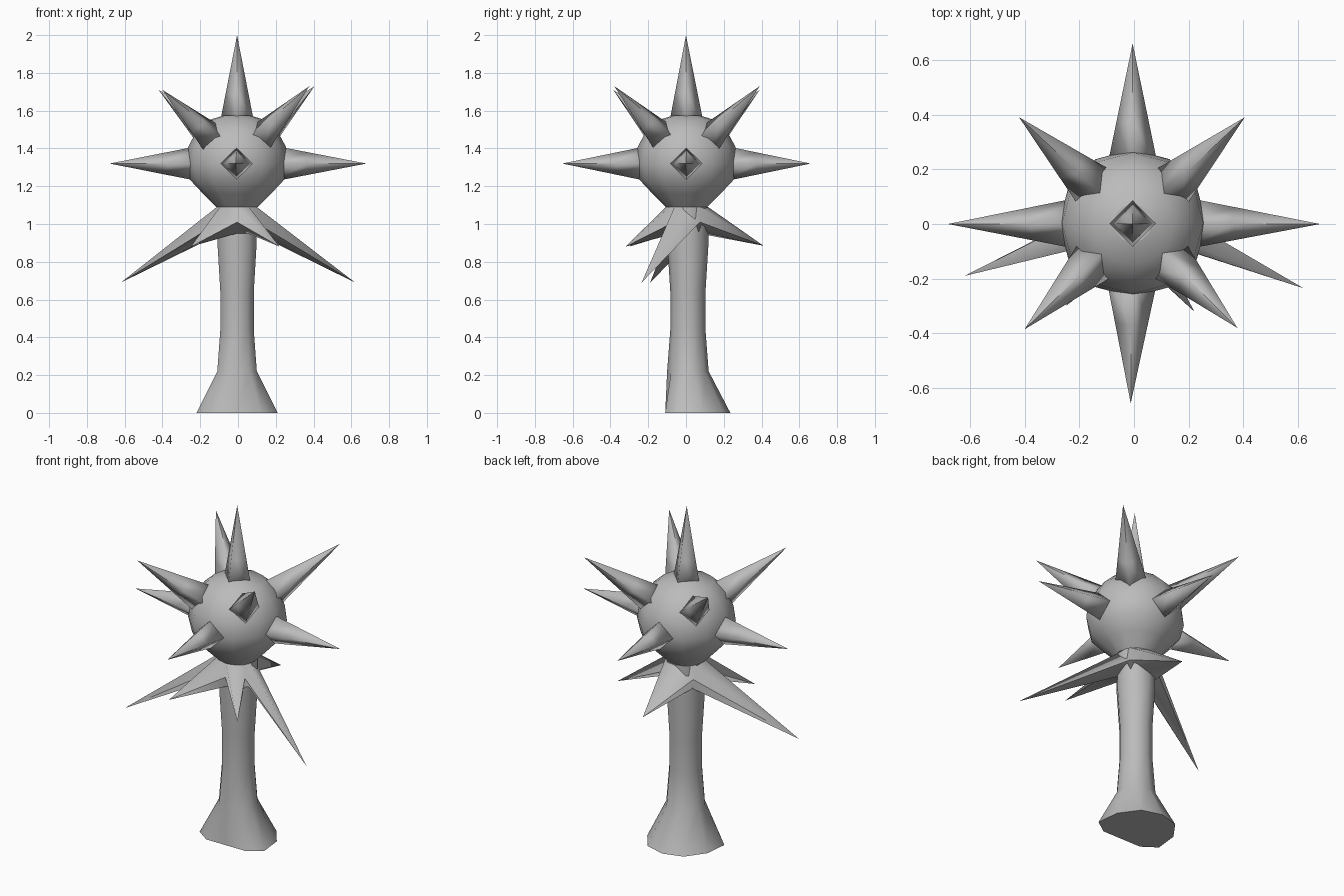
import bpy, bmesh, math
from mathutils import Vector

cube = bpy.data.objects.get("Cube")
if cube:
    bpy.data.objects.remove(cube, do_unlink=True)

grey = bpy.data.materials.new("stone grey")
grey.use_nodes = True
COLOR = (0.5, 0.5, 0.5, 1)
grey.diffuse_color = COLOR
grey.node_tree.nodes["Principled BSDF"].inputs["Base Color"].default_value = COLOR


def finish(name, bm):
    """Turn a bmesh into a smooth-shaded object."""
    bmesh.ops.recalc_face_normals(bm, faces=bm.faces)
    for f in bm.faces:
        f.smooth = True
    mesh = bpy.data.meshes.new(name)
    bm.to_mesh(mesh)
    bm.free()
    mesh.materials.append(grey)
    ob = bpy.data.objects.new(name, mesh)
    bpy.context.collection.objects.link(ob)
    return ob


def loft(name, rings, sharp_caps=True):
    """Skin a stack of equal-length point rings and cap both ends."""
    bm = bmesh.new()
    loops = [[bm.verts.new(p) for p in ring] for ring in rings]
    n = len(rings[0])
    for a, b in zip(loops, loops[1:]):
        for i in range(n):
            j = (i + 1) % n
            bm.faces.new((a[i], a[j], b[j], b[i]))
    for cap in (loops[0], loops[-1]):
        face = bm.faces.new(cap)
        for e in face.edges:
            e.smooth = not sharp_caps
    return finish(name, bm)


def circle(r, z, cx=0.0, cy=0.0, n=10):
    return [(cx + r * math.cos(math.radians(-90 + 360 * i / n)),
             cy + r * math.sin(math.radians(-90 + 360 * i / n)), z)
            for i in range(n)]


# Handle: flared foot with a flattened front, slim waist
half = [(0, -.11), (.13, -.11), (.215, -.05), (.20, .09), (.12, .20), (0, .235)]
foot = half + [(-x, y) for x, y in half[-2:0:-1]]
shaft = [[(x - .005, y, 0) for x, y in foot]]
for r, z in ((.11, .22), (.093, .44), (.093, .64), (.108, .88), (.108, 1.09)):
    shaft.append(circle(r, z, -.005, .01))
loft("handle", shaft)

# Ball head: ten-sided lathe with a tapered underside
CENTRE = Vector((-.005, .003, 1.32))
profile = ((.11, 1.09), (.18, 1.16), (.25, 1.235), (.27, 1.32),
           (.258, 1.41), (.215, 1.49), (.15, 1.55), (.07, 1.575))
loft("ball_head", [circle(r, z, CENTRE.x, CENTRE.y, 12) for r, z in profile])


# Spikes: four-sided, crisp towards the tip and soft at the root
def spike(name, tip):
    axis = tip - CENTRE
    length = axis.length
    d = axis.normalized()
    u = d.cross(Vector((0, 0, 1)))
    u = u.normalized() if u.length > .01 else Vector((1, 0, 0))
    v = u.cross(d)
    bm = bmesh.new()
    rings = []
    for dist in (.2, .37):
        r = .082 * (length - dist) / (length - .26)
        rings.append([bm.verts.new(CENTRE + d * dist + w * r)
                      for w in (u, v, -u, -v)])
    point = bm.verts.new(tip)
    root, mid = rings
    for i in range(4):
        j = (i + 1) % 4
        bm.faces.new((root[i], root[j], mid[j], mid[i]))
        bm.faces.new((mid[i], mid[j], point))
    bm.faces.new(root[::-1])
    for e in point.link_edges:
        e.smooth = False
    finish(name, bm)


tips = {
    "top_spike": (-.005, 0, 2.0),
    "front_spike": (-.012, -.655, 1.32),
    "back_spike": (-.005, .66, 1.32),
    "left_spike": (.68, 0, 1.32),
    "right_spike": (-.68, 0, 1.32),
    "upper_back_left_spike": (.405, .39, 1.73),
    "upper_back_right_spike": (-.42, .39, 1.71),
    "upper_front_left_spike": (.378, -.38, 1.73),
    "upper_front_right_spike": (-.40, -.385, 1.71),
}
for name, tip in tips.items():
    spike(name, Vector(tip))

# Collar: star of five drooping thorns around the neck
thorns = [(.22, -.32, .88), (.62, -.235, .69), (0, .41, .885),
          (-.62, -.19, .69), (-.25, -.30, .88)]
valleys = (-90, -36, 36, 144, 216)


def polar(deg, r, z):
    a = math.radians(deg)
    return (r * math.cos(a) - .005, r * math.sin(a) + .005, z)


upper, star, lower = [], [], []
for valley, thorn in zip(valleys, thorns):
    heading = math.degrees(math.atan2(thorn[1], thorn[0]))
    for deg, point in ((valley, polar(valley, .118, 1.01)), (heading, thorn)):
        upper.append(polar(deg, .112, 1.09))
        star.append(point)
        lower.append(polar(deg, .104, .95))
collar = loft("thorn_collar", [upper, star, lower])
# keep the thorn rims crisp
for e in collar.data.edges:
    if all(10 <= i < 20 for i in e.vertices):
        e.use_edge_sharp = True
